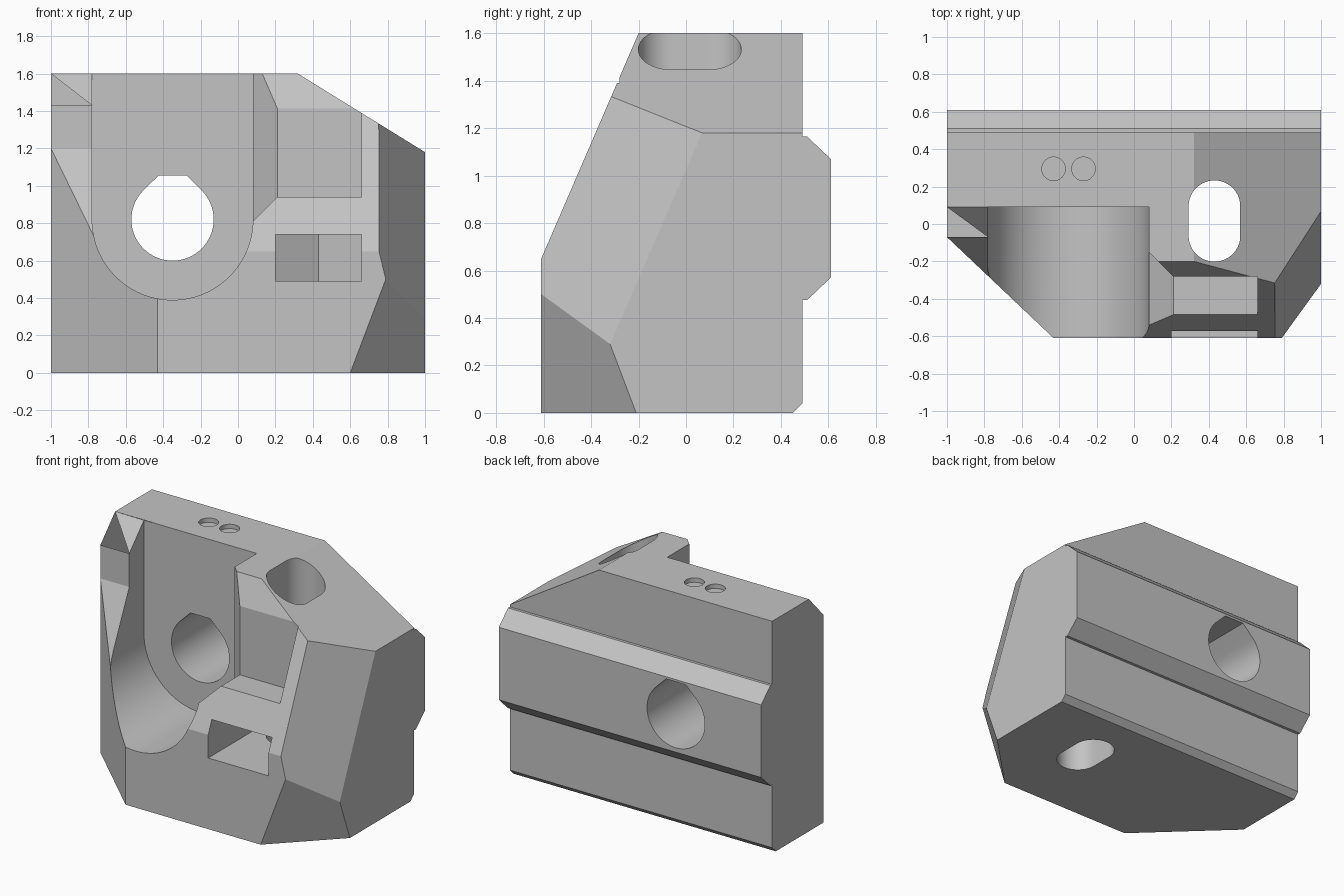
import bpy, bmesh
from math import sin, cos, radians
from mathutils import Vector

cube = bpy.data.objects.get("Cube")
if cube:
    bpy.data.objects.remove(cube, do_unlink=True)

grey = bpy.data.materials.new("plain_grey")
grey.use_nodes = True
colour = (0.55, 0.55, 0.55, 1)
grey.diffuse_color = colour
grey.node_tree.nodes["Principled BSDF"].inputs["Base Color"].default_value = colour


def arc(cx, cy, r, start, end, steps=32):
    """Points along an arc, angles in degrees."""
    angles = [radians(start + (end - start) * i / steps) for i in range(steps + 1)]
    return [(cx + r * cos(a), cy + r * sin(a)) for a in angles]


def prism(name, profile, axis, low, high, planes=()):
    """Extrude a profile along an axis, then trim it with (point, outward normal) planes."""
    bm = bmesh.new()

    def place(p, d):
        co = list(p)
        co.insert("xyz".index(axis), d)
        return bm.verts.new(co)

    face = bm.faces.new([place(p, low) for p in profile])
    new = bmesh.ops.extrude_face_region(bm, geom=[face], use_keep_orig=True)["geom"]
    shift = Vector([high - low if a == axis else 0 for a in "xyz"])
    bmesh.ops.translate(bm, vec=shift, verts=[v for v in new if isinstance(v, bmesh.types.BMVert)])
    for point, normal in planes:
        cut = bmesh.ops.bisect_plane(bm, geom=bm.verts[:] + bm.edges[:] + bm.faces[:],
                                     plane_co=point, plane_no=normal, clear_outer=True)
        edges = [e for e in cut["geom_cut"] if isinstance(e, bmesh.types.BMEdge)]
        bmesh.ops.contextual_create(bm, geom=edges)
    bmesh.ops.recalc_face_normals(bm, faces=bm.faces[:])
    mesh = bpy.data.meshes.new(name)
    bm.to_mesh(mesh)
    bm.free()
    mesh.materials.append(grey)
    obj = bpy.data.objects.new(name, mesh)
    bpy.context.collection.objects.link(obj)
    return obj


def plane(a, b, c, inside=Vector((0, 0, 0.7))):
    """Trim plane through three points, facing away from the body centre."""
    a, b, c = Vector(a), Vector(b), Vector(c)
    n = (b - a).cross(c - a).normalized()
    return a, n if n.dot(a - inside) > 0 else -n


# Body: side profile with the rear dovetail rail, trimmed on its corners
side = [(-0.61, 0), (0.45, 0), (0.49, 0.04), (0.49, 0.475), (0.51, 0.475), (0.61, 0.57),
        (0.61, 1.07), (0.51, 1.165), (0.49, 1.165), (0.49, 1.6), (-0.2, 1.6), (-0.61, 0.65)]
body = prism("bracket_body", side, "x", -1, 1, [
    plane((-1, -0.07, 0), (-0.43, -0.61, 0), (-1, -0.07, 1)),
    plane((0.32, 0, 1.6), (1, 0, 1.18), (1, 0.3, 1.18)),
    plane((1, 0.07, 1.185), (1, -0.32, 0.29), (0.79, -0.61, 0.5)),
    plane((1, -0.32, 0.29), (1, -0.21, 0), (0.6, -0.61, 0)),
])

# Round-bottomed motor recess and its teardrop through hole
cx, cz = -0.35, 0.82
cutters = [
    prism("motor_recess", arc(cx, cz, 0.43, 180, 360, 48) + [(0.08, 2), (-0.78, 2)], "y", -1, 0.09),
    prism("shaft_hole", arc(cx, cz, 0.22, 135, 405, 48) + [(cx + 0.075, 1.055), (cx - 0.075, 1.055)],
          "y", -1, 1),
    # Cut-back of the thin side wing
    prism("wing_cut", [(-0.07, 1.2), (-0.07, 1.43), (0.1, 1.61), (0.1, 2), (-0.7, 2), (-0.7, -0.16)],
          "x", -1.1, -0.72),
    # Front pocket with a slanted wall beside the recess
    prism("front_pocket", [(0, 0.73), (0.21, 0.94), (0.66, 0.94), (0.66, 2), (0, 2)], "y", -1, -0.28),
    prism("slanted_pocket", [(0, 0.73), (0.21, 0.94), (0.21, 2), (0, 2)], "y", -1, 0,
          [((0.08, -0.15, 0), (1, 1, 0))]),
    # Nut slot and the long vertical bolt hole
    prism("nut_slot", [(0.2, -1), (0.66, -1), (0.66, 0.228), (0.43, 0.36), (0.2, 0.228)], "z", 0.49, 0.74),
    prism("bolt_hole", arc(0.43, 0.095, 0.138, 0, 180) + arc(0.43, -0.063, 0.138, 180, 360), "z", -1, 2),
]
# Pair of shallow round sockets in the top
for x in (-0.43, -0.27):
    cutters.append(prism("top_socket", arc(x, 0.295, 0.063, 0, 348.75, 31), "z", 1.57, 2))

bpy.ops.object.select_all(action="DESELECT")
bpy.context.view_layer.objects.active = body
body.select_set(True)
for cutter in cutters:
    cutter.hide_render = True
    mod = body.modifiers.new(cutter.name, "BOOLEAN")
    mod.operation = "DIFFERENCE"
    mod.solver = "EXACT"
    mod.object = cutter
    bpy.ops.object.modifier_apply(modifier=mod.name)
    bpy.data.objects.remove(cutter, do_unlink=True)

bpy.ops.object.shade_smooth_by_angle(angle=radians(20))
